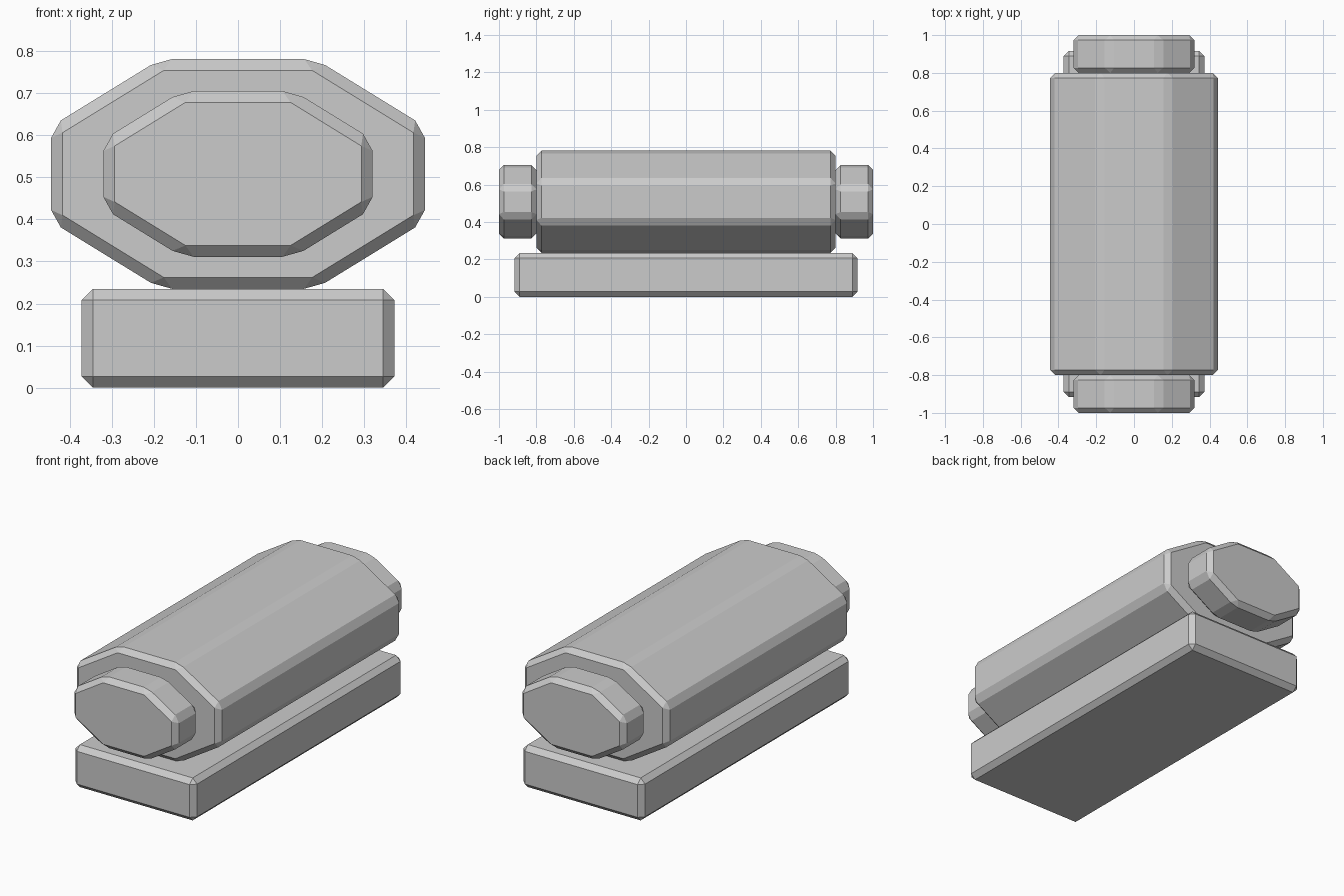
import bpy, math

if "Cube" in bpy.data.objects:
    bpy.data.objects.remove(bpy.data.objects["Cube"])

BEVEL = 0.027
AXIS_Z = 0.508


def finish(obj, name):
    """Name the part, bake its transform and chamfer every edge."""
    obj.name = name
    bpy.ops.object.transform_apply(location=False, rotation=True, scale=True)
    mod = obj.modifiers.new("chamfer", 'BEVEL')
    mod.width = BEVEL
    mod.segments = 1
    mod.limit_method = 'ANGLE'
    mod.angle_limit = math.radians(20)
    return obj


def octagon_bar(name, half_x, half_z, length, y):
    """Flattened eight-sided bar lying along y, flat side up."""
    r = 1 / math.cos(math.pi / 8)
    bpy.ops.mesh.primitive_cylinder_add(vertices=8, radius=r, depth=1)
    obj = bpy.context.object
    obj.rotation_euler = (0, 0, math.pi / 8)
    bpy.ops.object.transform_apply(rotation=True)
    obj.scale = (half_x, half_z, length)
    bpy.ops.object.transform_apply(scale=True)
    obj.rotation_euler = (math.pi / 2, 0, 0)
    obj.location = (0, y, AXIS_Z)
    return finish(obj, name)


# Base slab
bpy.ops.mesh.primitive_cube_add(size=1, location=(0, 0, 0.1175))
bpy.context.object.scale = (0.744, 1.832, 0.235)
finish(bpy.context.object, "base_slab")

# Main barrel
octagon_bar("barrel", 0.444, 0.273, 1.6, 0)

# End caps
for label, side in (("front", -1), ("back", 1)):
    octagon_bar(label + "_cap", 0.32, 0.197, 0.2, side * 0.9)
